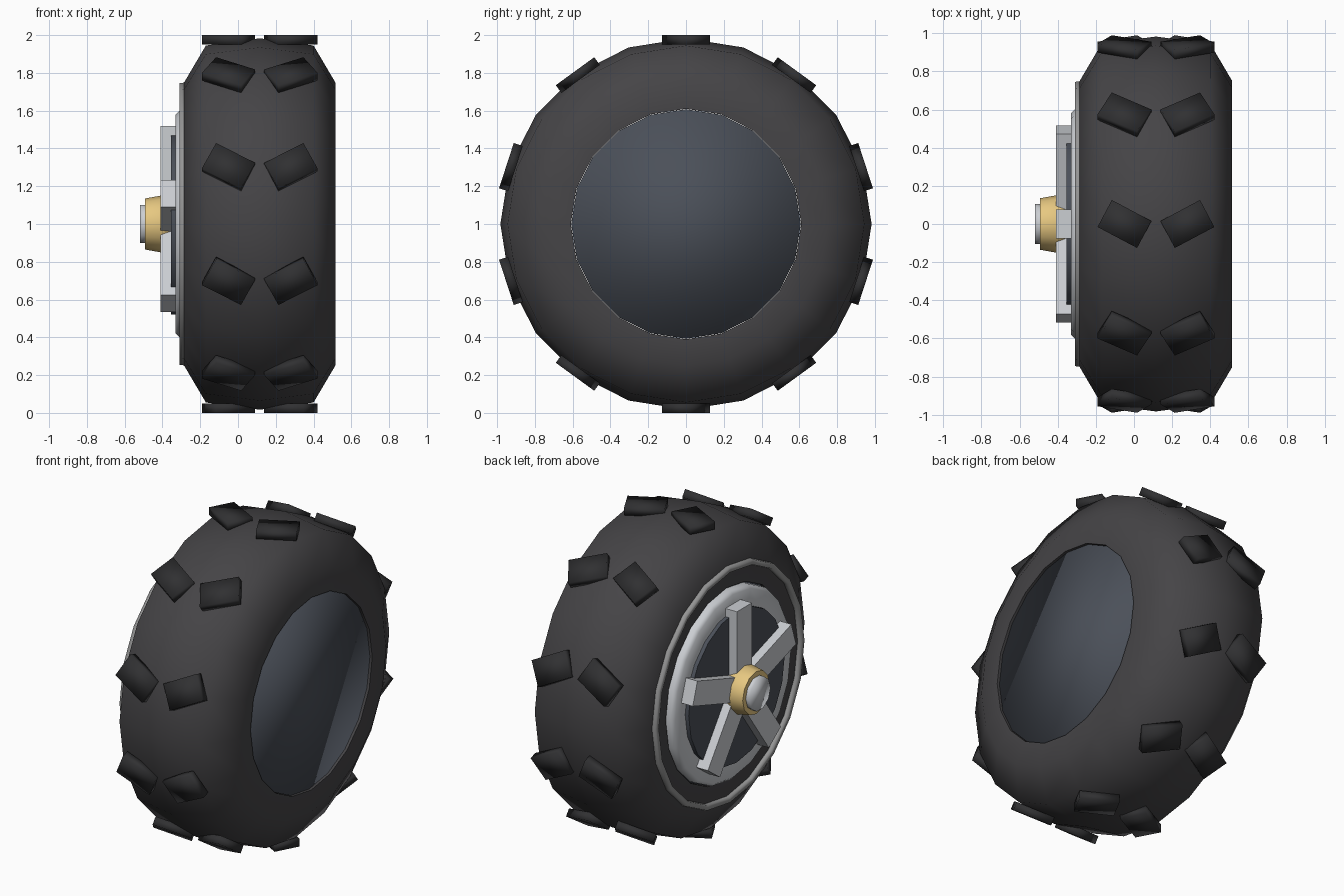
import bpy, bmesh, math
from mathutils import Matrix

if "Cube" in bpy.data.objects:
    bpy.data.objects.remove(bpy.data.objects["Cube"])


def material(name, rgb):
    m = bpy.data.materials.new(name)
    m.diffuse_color = (*rgb, 1)
    m.use_nodes = True
    m.node_tree.nodes["Principled BSDF"].inputs["Base Color"].default_value = m.diffuse_color
    return m


RUBBER = material("rubber", (0.06, 0.058, 0.062))
TREAD = material("tread_rubber", (0.03, 0.03, 0.032))
DARK = material("dark_metal", (0.07, 0.08, 0.1))
SILVER = material("silver", (0.6, 0.62, 0.65))
STEEL = material("steel", (0.3, 0.3, 0.3))
GOLD = material("brass", (0.8, 0.58, 0.22))


def finish(name, bm, mat, angle=None):
    bmesh.ops.recalc_face_normals(bm, faces=bm.faces)
    me = bpy.data.meshes.new(name)
    bm.to_mesh(me)
    bm.free()
    me.materials.append(mat)
    ob = bpy.data.objects.new(name, me)
    bpy.context.collection.objects.link(ob)
    ob.location.z = 1
    if angle:
        bpy.ops.object.select_all(action='DESELECT')
        ob.select_set(True)
        bpy.context.view_layer.objects.active = ob
        bpy.ops.object.shade_smooth_by_angle(angle=math.radians(angle))
    return ob


def revolve(name, profile, mat, sides=20, closed=False, angle=40):
    """Turn (x, radius) points about the x axis; open profiles get end caps."""
    bm = bmesh.new()
    rings = []
    for x, r in profile:
        rings.append([bm.verts.new((x, r * math.cos(a), r * math.sin(a)))
                      for a in (2 * math.pi * i / sides for i in range(sides))])
    pairs = list(zip(rings, rings[1:]))
    if closed:
        pairs.append((rings[-1], rings[0]))
    else:
        bm.faces.new(rings[0])
        bm.faces.new(rings[-1])
    for a, b in pairs:
        for i in range(sides):
            j = (i + 1) % sides
            bm.faces.new((a[i], a[j], b[j], b[i]))
    return finish(name, bm, mat, angle)


def add_box(bm, size, matrix):
    bmesh.ops.create_cube(bm, size=1, matrix=matrix @ Matrix.Diagonal((*size, 1)))


# Tire body with a round hole through it
revolve("tire", [(-0.285, 0.61), (-0.285, 0.75), (-0.17, 0.945), (0.115, 0.983),
                 (0.40, 0.945), (0.515, 0.75), (0.515, 0.61)],
        RUBBER, closed=True, angle=62)

# Wheel drum filling the hole, its back cap nearly flush with the tire
revolve("wheel_drum", [(-0.27, 0.608), (0.50, 0.608)], DARK, angle=180)

# Angled tread blocks in two mirrored rows
bm = bmesh.new()
for i in range(10):
    turn = Matrix.Rotation(i * math.tau / 10, 4, 'X')
    for side in (-1, 1):
        m = (turn @ Matrix.Translation((0.115 + side * 0.165, 0, 0.975))
             @ Matrix.Rotation(side * math.radians(28), 4, 'Z'))
        add_box(bm, (0.235, 0.16, 0.05), m)
finish("tread_blocks", bm, TREAD, angle=180)

# Sidewall trim ring
revolve("trim_ring", [(-0.275, 0.75), (-0.31, 0.745), (-0.31, 0.715),
                      (-0.275, 0.71)], STEEL, closed=True, angle=100)

# Rim ring and dark wheel face
revolve("rim_ring", [(-0.26, 0.60), (-0.31, 0.60), (-0.33, 0.58),
                     (-0.33, 0.475), (-0.26, 0.475)], SILVER, closed=True, angle=60)
revolve("wheel_face", [(-0.26, 0.48), (-0.355, 0.48)], DARK)

# Five spokes
bm = bmesh.new()
for i in range(5):
    add_box(bm, (0.08, 0.15, 0.52),
            Matrix.Rotation(i * math.tau / 5, 4, 'X') @ Matrix.Translation((-0.37, 0, 0.26)))
finish("spokes", bm, SILVER)

# Hub collar and cap
revolve("hub_collar", [(-0.34, 0.125), (-0.41, 0.15), (-0.492, 0.135)], GOLD, sides=12, angle=60)
revolve("hub_cap", [(-0.47, 0.105), (-0.52, 0.105)], SILVER, sides=10, angle=100)
